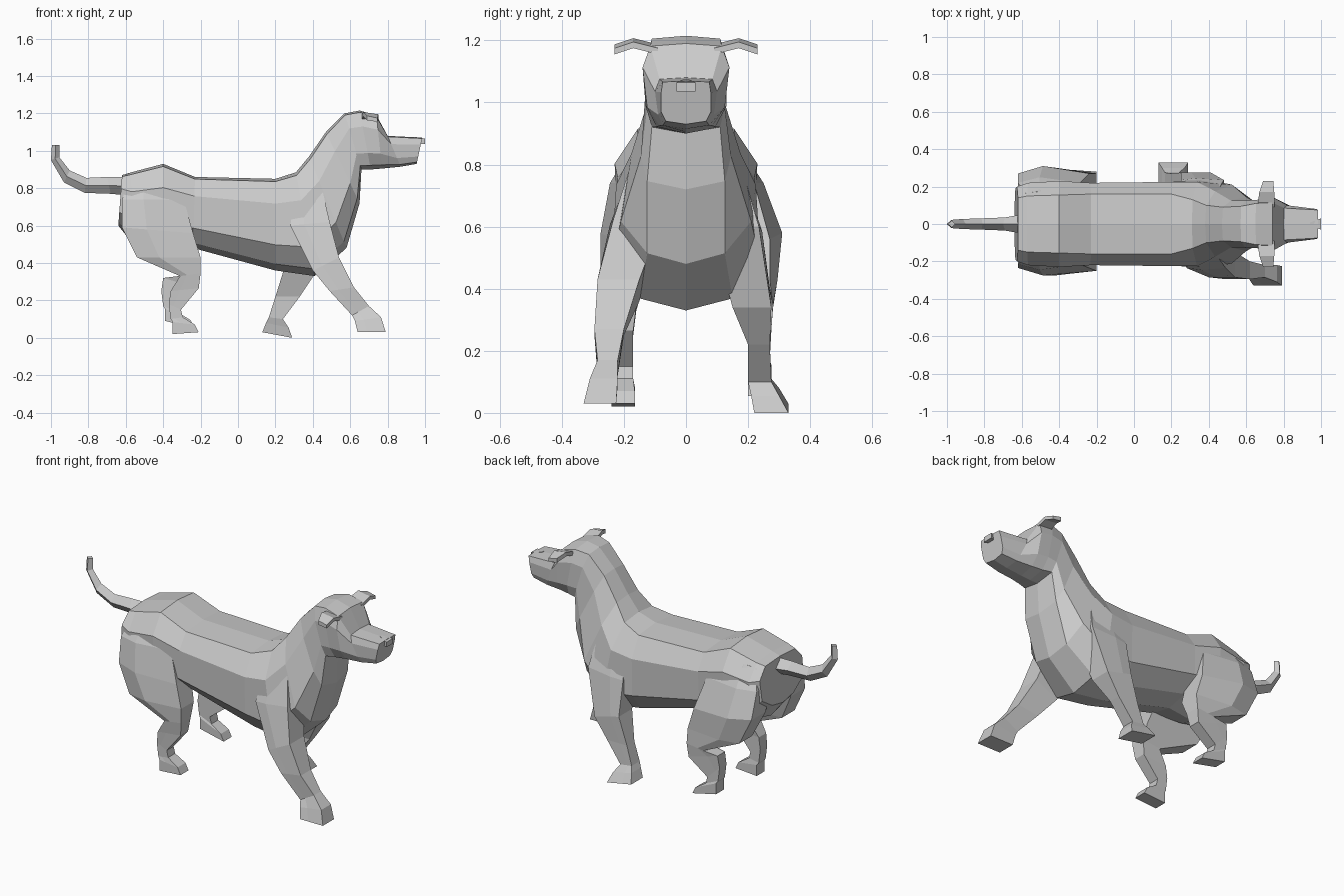
import bpy, bmesh


def loft(name, rings):
    """Skin a list of equal-length point rings and cap both ends."""
    bm = bmesh.new()
    vs = [[bm.verts.new(p) for p in r] for r in rings]
    n = len(vs[0])
    for a, b in zip(vs, vs[1:]):
        for i in range(n):
            j = (i + 1) % n
            bm.faces.new((a[i], a[j], b[j], b[i]))
    bm.faces.new(vs[0])
    bm.faces.new(vs[-1])
    bmesh.ops.recalc_face_normals(bm, faces=bm.faces)
    me = bpy.data.meshes.new(name)
    bm.to_mesh(me)
    bm.free()
    ob = bpy.data.objects.new(name, me)
    bpy.context.collection.objects.link(ob)
    return ob


def body_ring(tx, tz, bx, bz, wt, wm, wl, wb):
    """Ten-sided symmetric section between a top and a bottom point."""
    def pt(t, w):
        return (tx + (bx - tx) * t, w, tz + (bz - tz) * t)
    half = [(0.03, wt), (0.27, wm), (0.72, wl), (0.93, wb)]
    right = [pt(t, w) for t, w in half]
    left = [pt(t, -w) for t, w in reversed(half)]
    return [pt(0, 0)] + right + [pt(1, 0)] + left


def leg_ring(side, xb, zb, xf, zf, yi, yo, c=0.0):
    """Leg section from rear to front edge, outer side bulging by c."""
    pts = [(0, yi), (0, yo - c), (.35, yo), (1, yo - c), (1, yi)]
    return [(xb + (xf - xb) * t, side * y, zb + (zf - zb) * t) for t, y in pts]


# Torso, neck and head: top x, z / bottom x, z / half widths down the side
body = [
    (-.62, .87, -.64, .60, .14, .20, .19, .10),
    (-.57, .885, -.56, .50, .15, .22, .21, .10),
    (-.40, .93, -.40, .46, .155, .23, .22, .10),
    (-.23, .86, -.24, .48, .16, .22, .215, .13),
    (.20, .85, .20, .36, .16, .225, .22, .14),
    (.31, .885, .41, .33, .13, .225, .24, .15),
    (.38, .97, .58, .48, .10, .175, .21, .125),
    (.47, 1.10, .65, .72, .09, .125, .145, .125),
    (.57, 1.20, .66, .90, .095, .125, .125, .11),
    (.65, 1.215, .71, .90, .11, .13, .13, .095),
    (.74, 1.19, .77, .905, .115, .14, .125, .085),
    (.80, 1.08, .87, .915, .085, .10, .09, .075),
    (.985, 1.07, .955, .93, .075, .08, .08, .065),
]
loft("body_and_head", [body_ring(*s) for s in body])

# Nose
loft("nose", [[(x, -w, 1.035), (x, w, 1.035), (x, w, z), (x, -w, z)]
              for x, w, z in ((.94, .008, 1.075), (1.0, .03, 1.065))])

# Ears
for side, tag in ((-1, "right"), (1, "left")):
    loft(tag + "_ear", [[(x0, side * y, z + .012), (x1, side * y, z),
                         (x1, side * y, z - .02), (x0, side * y, z - .012)]
                        for x0, x1, y, z in ((.66, .75, .09, 1.175),
                                             (.67, .75, .17, 1.195),
                                             (.69, .745, .23, 1.175))])

# Tail
tail = [(-.58, .86, -.58, .76, .055), (-.70, .86, -.68, .77, .035),
        (-.81, .855, -.82, .775, .03), (-.90, .895, -.93, .83, .027),
        (-.955, .965, -1.0, .95, .022), (-.955, 1.03, -.995, 1.03, .018)]
loft("tail", [[(tx, 0, tz), ((tx + bx) / 2, w, (tz + bz) / 2), (bx, 0, bz),
               ((tx + bx) / 2, -w, (tz + bz) / 2)] for tx, tz, bx, bz, w in tail])

# Hind legs: rear x, z / front x, z / inner y, outer y, bulge, left spread
hind = [
    (-.58, .85, -.36, .87, .08, .175, .01, 0),
    (-.62, .74, -.29, .74, .08, .245, .03, .005),
    (-.62, .59, -.24, .56, .10, .275, .04, .035),
    (-.54, .43, -.20, .43, .13, .275, .025, .02),
    (-.31, .33, -.20, .345, .16, .25, 0, .03),
    (-.36, .25, -.21, .265, .17, .24, 0, .035),
    (-.37, .18, -.305, .15, .17, .235, 0, .035),
    (-.36, .10, -.295, .11, .17, .235, 0, .035),
    (-.35, .085, -.23, .07, .165, .24, 0, .035),
    (-.35, .02, -.21, .03, .165, .24, 0, .035),
]
# The left hind foot trails slightly, with its heel raised
for side, tag, dx, heel, toe in ((-1, "right", 0, 0, 0),
                                 (1, "left", -.04, .07, .025)):
    loft(tag + "_hind_leg",
         [leg_ring(side, xb + dx * (zb < .3), zb + heel * (zb < .3),
                   xf + dx * (zf < .2) * .6, zf + toe * (zf < .2),
                   yi + dy * (side > 0), yo + dy * (side > 0), c)
          for xb, zb, xf, zf, yi, yo, c, dy in hind])

# Front legs: right one reaching forward, left one under the chest
reaching = [
    (.31, .80, .44, .84, .06, .165),
    (.28, .60, .49, .62, .08, .245, .01),
    (.40, .36, .54, .43, .15, .285),
    (.49, .25, .62, .27, .20, .295),
    (.61, .12, .70, .17, .22, .285),
    (.625, .09, .765, .11, .22, .31),
    (.64, .03, .79, .03, .225, .33),
]
standing = [
    (.28, .80, .44, .84, .06, .165),
    (.25, .58, .48, .60, .08, .245, .01),
    (.25, .38, .41, .34, .15, .275),
    (.20, .22, .33, .22, .20, .27),
    (.165, .11, .24, .10, .20, .275),
    (.15, .08, .27, .055, .21, .30),
    (.13, .03, .29, .0, .22, .33),
]
loft("right_front_leg", [leg_ring(-1, *s) for s in reaching])
loft("left_front_leg", [leg_ring(1, *s) for s in standing])
